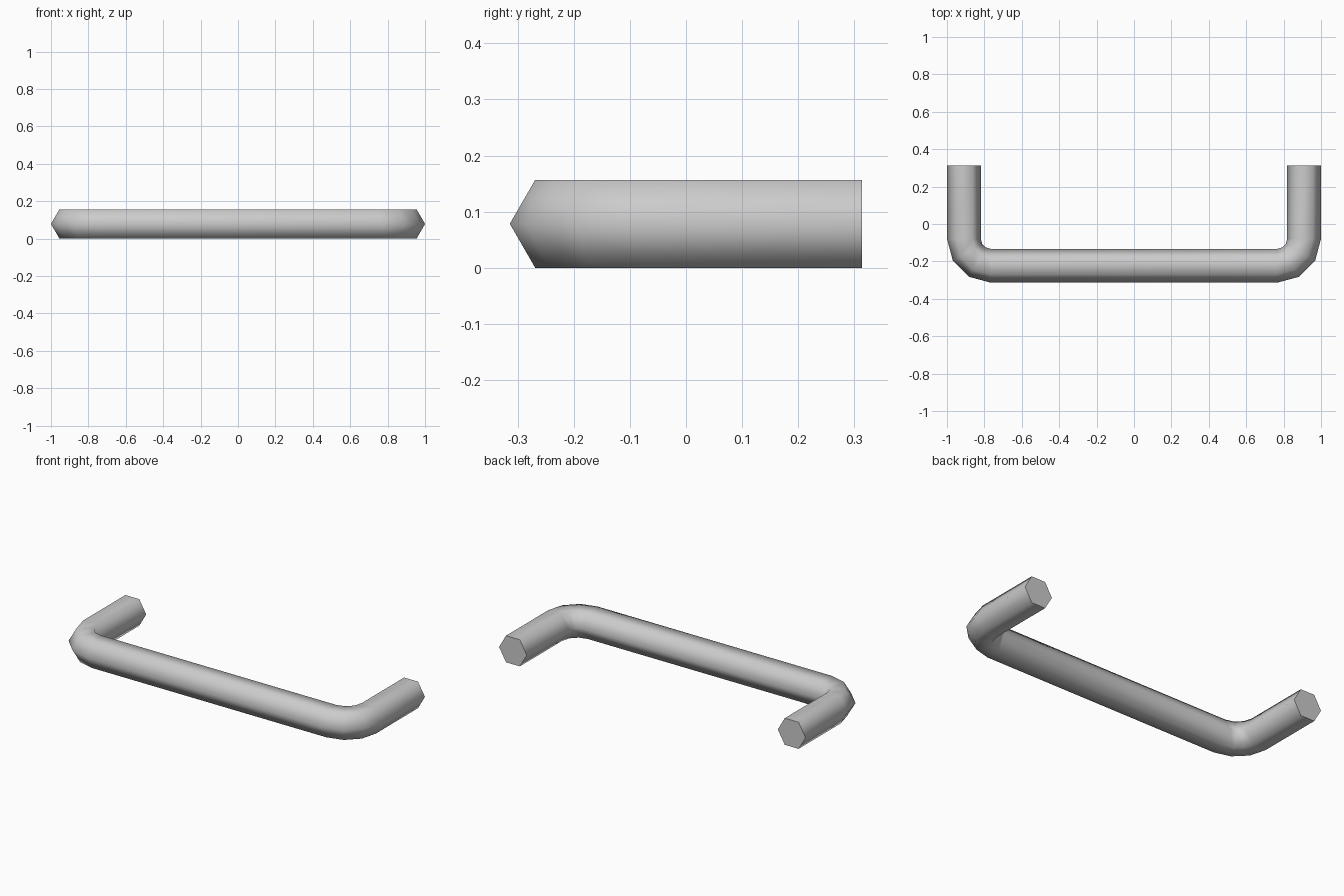
import bpy, bmesh
from math import sin, cos, pi, radians
from mathutils import Vector

cube = bpy.data.objects.get("Cube")
if cube:
    bpy.data.objects.remove(cube, do_unlink=True)

SIDES = 6            # hexagonal rod
R = 0.0905           # rod radius
BEND = 0.145         # bend radius along the rod centre
LEG_X = 1 - R
BACK_Y = 0.314
BAR_Y = -BACK_Y + R
MID_Z = R * sin(pi / 3)
STEPS = 3            # segments per bend

# Grey metal
metal = bpy.data.materials.new("grey_metal")
metal.use_nodes = True
colour = (0.6, 0.6, 0.6, 1)
metal.diffuse_color = colour
metal.node_tree.nodes["Principled BSDF"].inputs["Base Color"].default_value = colour

# Centre line of the right half: (point, outward direction), then mirrored
half = [(Vector((LEG_X, BACK_Y, MID_Z)), Vector((1, 0, 0)))]
centre = Vector((LEG_X - BEND, BAR_Y + BEND, MID_Z))
for i in range(STEPS + 1):
    a = -i * pi / 2 / STEPS
    out = Vector((cos(a), sin(a), 0))
    half.append((centre + out * BEND, out))
flip = Vector((-1, 1, 1))
path = half + [(p * flip, d * flip) for p, d in reversed(half)]

# Sweep the hexagon along the path
bm = bmesh.new()
rings = []
for p, out in path:
    angles = [2 * pi * k / SIDES for k in range(SIDES)]
    rings.append([bm.verts.new(p + R * (out * cos(a) + Vector((0, 0, sin(a))))) for a in angles])
for a, b in zip(rings, rings[1:]):
    for k in range(SIDES):
        n = (k + 1) % SIDES
        bm.faces.new((a[k], a[n], b[n], b[k]))
# End caps
bm.faces.new(rings[0])
bm.faces.new(rings[-1])
bmesh.ops.recalc_face_normals(bm, faces=bm.faces)

mesh = bpy.data.meshes.new("pull_handle")
bm.to_mesh(mesh)
bm.free()
mesh.materials.append(metal)
handle = bpy.data.objects.new("pull_handle", mesh)
bpy.context.collection.objects.link(handle)

# Smooth rod, crisp end caps
bpy.ops.object.select_all(action='DESELECT')
handle.select_set(True)
bpy.context.view_layer.objects.active = handle
bpy.ops.object.shade_smooth_by_angle(angle=radians(75))
